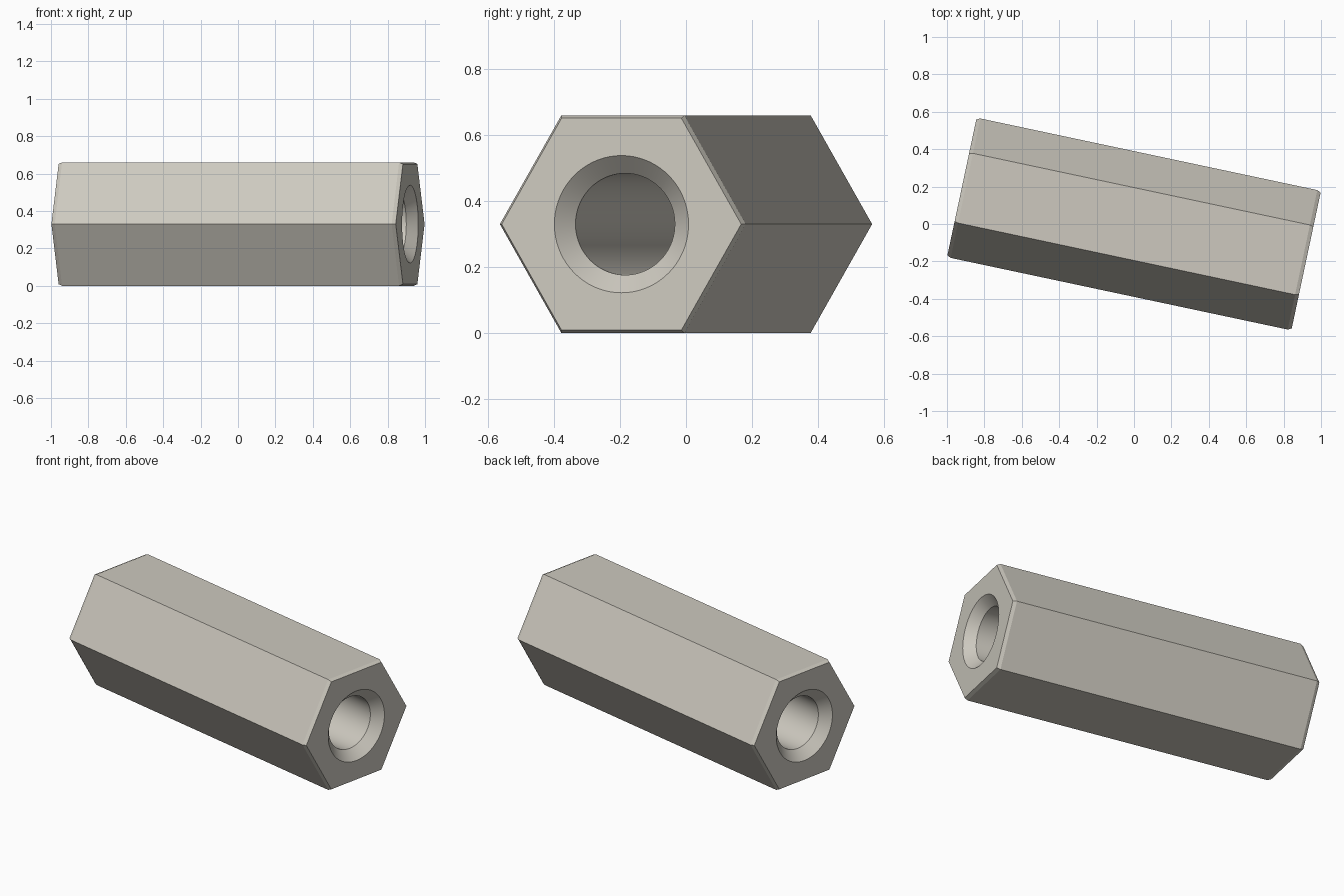
import bpy, bmesh
from math import cos, sin, pi, radians
from mathutils import Matrix

cube = bpy.data.objects.get("Cube")
if cube:
    bpy.data.objects.remove(cube, do_unlink=True)

HALF = 0.941        # half length along the axis
FLAT = 0.33         # centre to flat
CORNER = FLAT / cos(pi / 6)
STEP = 12           # bore segments per hexagon side
SEGS = 6 * STEP

steel = bpy.data.materials.new("warm grey steel")
steel.use_nodes = True
colour = (0.61, 0.584, 0.521, 1)
steel.diffuse_color = colour
steel.node_tree.nodes["Principled BSDF"].inputs["Base Color"].default_value = colour

bm = bmesh.new()


def ring(x, radius, count):
    return [bm.verts.new((x, radius * cos(2 * pi * i / count), radius * sin(2 * pi * i / count)))
            for i in range(count)]


def skin(rings):
    for a, b in zip(rings, rings[1:]):
        n = len(a)
        for i in range(n):
            j = (i + 1) % n
            bm.faces.new((a[i], a[j], b[j], b[i]))


# Hexagonal body with a small chamfer at each end
body = [ring(x, r, 6) for x, r in (
    (-HALF, CORNER - 0.01), (-HALF + 0.02, CORNER),
    (HALF - 0.02, CORNER), (HALF, CORNER - 0.01))]
skin(body)

# Through bore with a countersink at each end
bore = [ring(x, r, SEGS) for x, r in (
    (-HALF, 0.208), (-HALF + 0.054, 0.154),
    (HALF - 0.054, 0.154), (HALF, 0.208))]
skin(bore)

# End faces joining each hexagon side to its arc of the bore
for end in (0, -1):
    for k in range(6):
        arc = [bore[end][i % SEGS] for i in range((k + 1) * STEP, k * STEP - 1, -1)]
        bm.faces.new([body[end][k], body[end][(k + 1) % 6]] + arc)

bmesh.ops.recalc_face_normals(bm, faces=bm.faces)
# The end faces are flat, so dissolve nothing but hide their seams by sharing normals
bmesh.ops.transform(bm, verts=bm.verts,
                    matrix=Matrix.Translation((0, 0, FLAT)) @ Matrix.Rotation(radians(-12), 4, "Z"))

mesh = bpy.data.meshes.new("hex_standoff")
bm.to_mesh(mesh)
bm.free()
mesh.materials.append(steel)
standoff = bpy.data.objects.new("hex_standoff", mesh)
bpy.context.collection.objects.link(standoff)
bpy.context.view_layer.objects.active = standoff
standoff.select_set(True)
bpy.ops.object.shade_smooth_by_angle(angle=radians(20))
